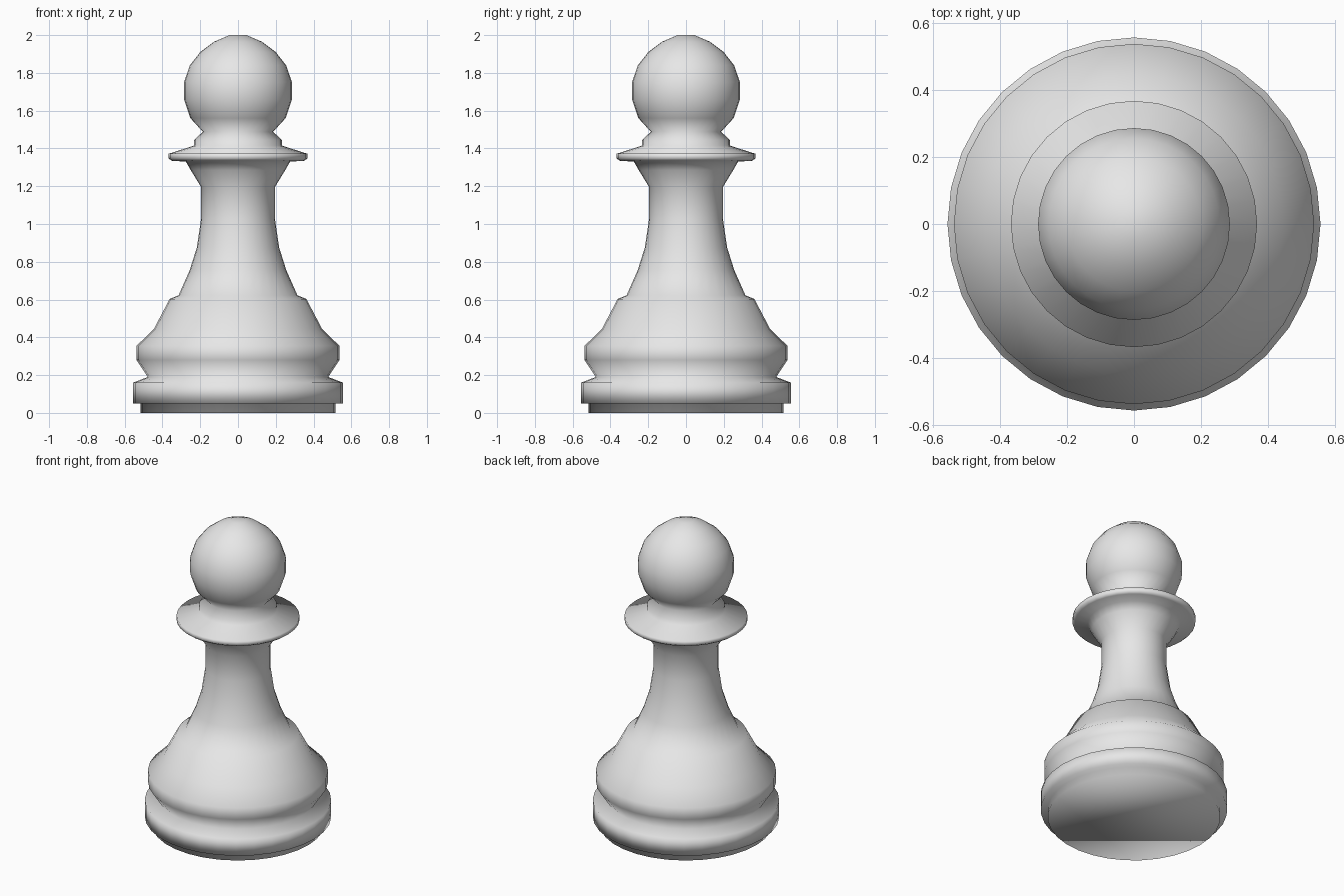
import bpy
import bmesh
from math import tau, sin, cos

SIDES = 32

cube = bpy.data.objects.get("Cube")
if cube:
    bpy.data.objects.remove(cube, do_unlink=True)

# Single grey material
grey = bpy.data.materials.new("plain grey")
grey.use_nodes = True
colour = (0.8, 0.8, 0.8, 1)
grey.diffuse_color = colour
grey.node_tree.nodes["Principled BSDF"].inputs["Base Color"].default_value = colour

# Lathe profile sections as (radius, height), from the bottom up
foot = [(0.515, 0), (0.515, 0.05), (0.556, 0.05), (0.556, 0.16), (0.478, 0.19)]
bell = [(0.537, 0.28), (0.537, 0.355), (0.445, 0.445), (0.362, 0.603), (0.315, 0.622)]
stem = [(0.256, 0.755), (0.218, 0.875), (0.195, 1.03), (0.195, 1.195), (0.25, 1.285)]
collar = [(0.276, 1.33), (0.352, 1.335), (0.367, 1.347), (0.367, 1.372),
          (0.232, 1.415), (0.232, 1.445), (0.186, 1.488)]
ball = [(0.252, 1.56), (0.286, 1.66), (0.286, 1.75), (0.255, 1.84),
        (0.2, 1.91), (0.127, 1.965), (0.045, 2.0)]


def lathe(name, profile):
    """Turn a profile around z into one closed smooth solid."""
    bm = bmesh.new()
    rings = []
    for radius, height in profile:
        rings.append([bm.verts.new((radius * cos(tau * i / SIDES),
                                    radius * sin(tau * i / SIDES), height))
                      for i in range(SIDES)])
    for low, high in zip(rings, rings[1:]):
        for i in range(SIDES):
            j = (i + 1) % SIDES
            bm.faces.new((low[i], low[j], high[j], high[i]))
    # Flat underside and small flat tip
    bm.faces.new(rings[0][::-1])
    bm.faces.new(rings[-1])
    for face in bm.faces:
        face.smooth = True
    mesh = bpy.data.meshes.new(name)
    bm.to_mesh(mesh)
    bm.free()
    mesh.materials.append(grey)
    obj = bpy.data.objects.new(name, mesh)
    bpy.context.collection.objects.link(obj)
    return obj


# Whole piece is one turned solid
lathe("turned_chess_pawn", foot + bell + stem + collar + ball)
